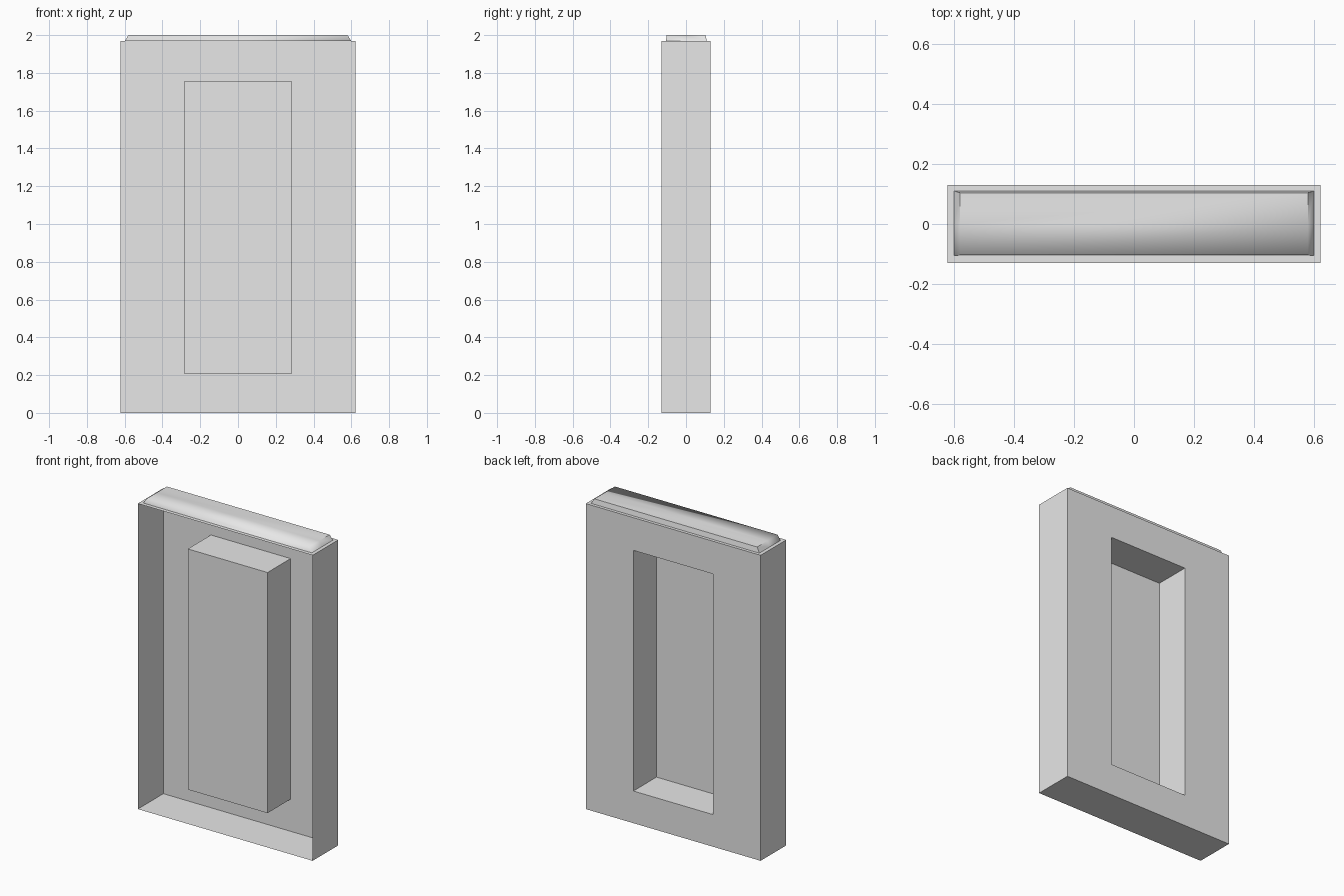
import bpy
import bmesh

cube = bpy.data.objects.get("Cube")
if cube:
    bpy.data.objects.remove(cube, do_unlink=True)

# Single plain grey for every part
grey = bpy.data.materials.new("plain_grey")
grey.use_nodes = True
colour = (0.8, 0.8, 0.8, 1.0)
grey.diffuse_color = colour
grey.node_tree.nodes["Principled BSDF"].inputs["Base Color"].default_value = colour


def add_object(name, bm):
    mesh = bpy.data.meshes.new(name)
    bm.to_mesh(mesh)
    bm.free()
    mesh.materials.append(grey)
    obj = bpy.data.objects.new(name, mesh)
    bpy.context.collection.objects.link(obj)
    return obj


def rectangle(bm, half_x, y, z_low, z_high):
    corners = ((-half_x, z_low), (half_x, z_low), (half_x, z_high), (-half_x, z_high))
    return [bm.verts.new((x, y, z)) for x, z in corners]


def bridge(bm, first, second):
    """Join two matching loops with a ring of quads."""
    for i in range(len(first)):
        j = (i + 1) % len(first)
        bm.faces.new((first[i], first[j], second[j], second[i]))


HALF_W, HALF_D, TOP = 0.623, 0.13, 1.968

# Open-fronted panel shell, with a deep recess pushed in from the back
bm = bmesh.new()
front_rim = rectangle(bm, HALF_W, -HALF_D, 0, TOP)
back_rim = rectangle(bm, HALF_W, HALF_D, 0, TOP)
recess_rim = rectangle(bm, 0.284, HALF_D, 0.207, 1.757)
recess_floor = rectangle(bm, 0.284, -0.105, 0.207, 1.757)
bridge(bm, front_rim, back_rim)
bridge(bm, back_rim, recess_rim)
bridge(bm, recess_rim, recess_floor)
bm.faces.new(recess_floor)
bmesh.ops.recalc_face_normals(bm, faces=bm.faces)
# Outer walls face outwards
if sum(f.normal.z * (f.calc_center_median().z - TOP / 2) for f in bm.faces
       if abs(f.calc_center_median().y) < 0.001) < 0:
    bmesh.ops.reverse_faces(bm, faces=bm.faces)
add_object("panel_shell", bm)

# Low tapered cap: crisp at the rear half, softly shaded at the front half
bm = bmesh.new()
rows = []
for y_base, y_top in ((-0.105, -0.104), (0, 0), (0.11, 0.104)):
    rows.append([bm.verts.new(p) for p in (
        (-0.6, y_base, TOP), (-0.58, y_top, 2), (0.58, y_top, 2), (0.6, y_base, TOP))])
for near, far in zip(rows, rows[1:]):
    for i in range(3):
        bm.faces.new((near[i], near[i + 1], far[i + 1], far[i]))
bm.faces.new(rows[0])
bm.faces.new(rows[-1])
bmesh.ops.recalc_face_normals(bm, faces=bm.faces)
if max(bm.faces, key=lambda f: f.calc_center_median().z).normal.z < 0:
    bmesh.ops.reverse_faces(bm, faces=bm.faces)
for face in bm.faces:
    face.smooth = True
for edge in bm.edges:
    middle_y = sum(v.co.y for v in edge.verts) / 2
    edge.smooth = middle_y < 0.01
add_object("top_cap", bm)
